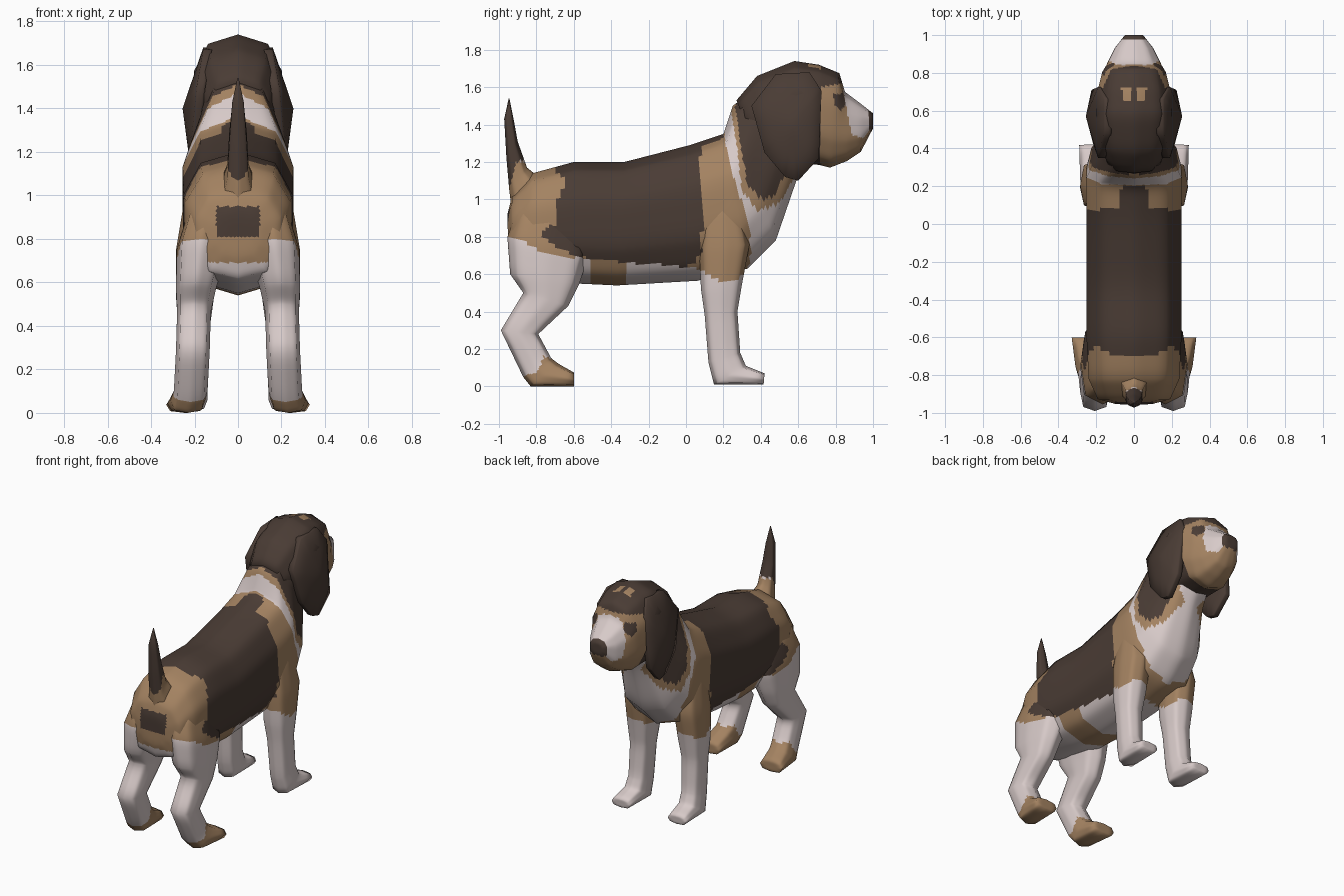
import bpy, bmesh, math
from mathutils import Vector

# ---- colours -------------------------------------------------------------
mats = []
for name, col in (("cream white", (.68, .59, .58)), ("tan", (.37, .225, .12)),
                  ("dark brown", (.068, .045, .035))):
    m = bpy.data.materials.new(name)
    m.diffuse_color = (*col, 1)
    mats.append(m)
WHITE, TAN, DARK = 0, 1, 2


def inside(y, z, poly):
    hit = False
    for (y1, z1), (y2, z2) in zip(poly, poly[1:] + poly[:1]):
        if (z1 > z) != (z2 > z) and y < (y2 - y1) * (z - z1) / (z2 - z1) + y1:
            hit = not hit
    return hit


# Coat patches: colour, |x| range, side-view outline (y, z); later ones on top
COAT = [
    (TAN, 0, 1, [(-1.1, .8), (-.9, .79), (-.75, .71), (-.52, .68), (-.52, .5), (-.35, .5),
                 (-.3, .66), (.05, .64), (.2, .55), (.33, .6), (.35, .75), (.32, .93),
                 (.26, 1.1), (.21, 1.3), (.2, 1.45), (-1.1, 1.45)]),
    (TAN, 0, .16, [(-1.1, .69), (-.9, .69), (-.9, .85), (-1.1, .85)]),
    (DARK, 0, 1, [(-.72, 1.3), (-.7, 1.15), (-.64, 1.1), (-.69, .98), (-.68, .88),
                  (-.79, .82), (-.68, .73), (-.5, .68), (-.3, .66), (.02, .64),
                  (.09, .72), (.07, 1.2), (.1, 1.4)]),
    (DARK, 0, .07, [(.05, 1.15), (.2, 1.15), (.19, 1.4), (.05, 1.4)]),
    (DARK, 0, .1, [(-1.1, .81), (-.9, .81), (-.9, .95), (-1.1, .95)]),
    (TAN, 0, 1, [(.22, 1.6), (.27, 1.3), (.3, 1.05), (.38, .94), (.5, .98), (.58, 1.12), (.7, 1.6)]),
    (DARK, 0, 1, [(.25, 1.6), (.29, 1.3), (.33, 1.08), (.41, 1.0), (.47, 1.02), (.52, 1.12), (.7, 1.6)]),
]
HIND = COAT[:1] + [(TAN, 0, 1, [(-.9, -.1), (-.9, .06), (-.8, .07), (-.76, .16), (-.5, .1), (-.5, -.1)])]
FACE = [
    (DARK, 0, 1, [(0, 1), (2, 1), (2, 2), (0, 2)]),
    (TAN, .015, .065, [(.65, 1.6), (.72, 1.6), (.72, 1.8), (.65, 1.8)]),
    (TAN, 0, 1, [(.72, 1.6), (.84, 1.62), (.9, 1.6), (1.02, 1.5), (1.02, 1.2), (.8, 1.1), (.72, 1.19)]),
    (WHITE, 0, 1, [(.84, 1.59), (.87, 1.42), (.89, 1.34), (.95, 1.33), (1.02, 1.42), (1.02, 1.6)]),
    (DARK, 0, 1, [(.98, 1.5), (.975, 1.38), (1.02, 1.33), (1.02, 1.5)]),
    (DARK, .07, 1, [(.79, 1.56), (.84, 1.57), (.855, 1.51), (.83, 1.47), (.79, 1.5)]),
]
TAIL = [(DARK, 0, 1, [(-1.1, 1.08), (-.94, 1.06), (-.9, 1.2), (-.8, 1.25), (-.8, 1.6), (-1.1, 1.6)]),
        (TAN, 0, 1, [(-1.1, .8), (-.7, .8), (-.7, 1.2), (-.91, 1.2), (-.94, 1.07), (-1.1, 1.07)])]


def finish(name, bm, layers, cuts=8):
    """Split finely, paint by patch, and blend normals for a soft look."""
    bmesh.ops.poke(bm, faces=[f for f in bm.faces if len(f.verts) > 4])
    bmesh.ops.subdivide_edges(bm, edges=bm.edges[:], cuts=cuts, use_grid_fill=True)
    bmesh.ops.recalc_face_normals(bm, faces=bm.faces[:])
    for f in bm.faces:
        f.smooth = True
        c = f.calc_center_median()
        for col, x0, x1, poly in layers:
            if x0 <= abs(c.x) <= x1 and inside(c.y, c.z, poly):
                f.material_index = col
    bm.normal_update()
    bm.verts.index_update()
    nrm = [v.normal.copy() for v in bm.verts]
    near = [[e.other_vert(v).index for e in v.link_edges] for v in bm.verts]
    for _ in range(8):
        nrm = [sum((nrm[j] for j in nb), nrm[i]).normalized() for i, nb in enumerate(near)]
    me = bpy.data.meshes.new(name)
    for m in mats:
        me.materials.append(m)
    bm.to_mesh(me)
    bm.free()
    me.normals_split_custom_set_from_vertices([tuple(n) for n in nrm])
    bpy.context.collection.objects.link(bpy.data.objects.new(name, me))


def power(v, p):
    return math.copysign(abs(v) ** p, v)


def loft(name, rings, layers, n=10, p=.8, side=1):
    """Rings: top y, z, bottom y, z, then x from and to."""
    bm = bmesh.new()
    loops = []
    for yt, zt, yb, zb, xa, xb in rings:
        loop = []
        for i in range(n):
            a = 2 * math.pi * i / n
            c, s = power(round(math.cos(a), 6), p), power(round(math.sin(a), 6), p)
            x = (xa + xb) / 2 + s * (xb - xa) / 2
            loop.append(bm.verts.new((side * x, (yt + yb) / 2 + c * (yt - yb) / 2,
                                      (zt + zb) / 2 + c * (zt - zb) / 2)))
        loops.append(loop)
    for a, b in zip(loops, loops[1:]):
        for i in range(n):
            j = (i + 1) % n
            bm.faces.new((a[i], a[j], b[j], b[i]))
    bm.faces.new(loops[0])
    bm.faces.new(loops[-1])
    finish(name, bm, layers)


def centred(rings):
    return [(*r[:4], -r[4], r[4]) for r in rings]


# ---- torso and neck ------------------------------------------------------
loft("torso", centred([
    (-.955, .92, -.95, .72, .1), (-.93, 1.02, -.92, .62, .2), (-.82, 1.14, -.82, .59, .25),
    (-.6, 1.2, -.58, .55, .262), (-.33, 1.2, -.37, .54, .262), (.02, 1.29, .06, .565, .262),
    (.2, 1.35, .33, .63, .265), (.22, 1.41, .48, .78, .235), (.25, 1.5, .59, 1.1, .175),
    (.38, 1.6, .65, 1.22, .16)]), COAT)

# ---- head with muzzle ----------------------------------------------------
loft("head", centred([
    (.27, 1.53, .40, 1.2, .14), (.38, 1.66, .5, 1.17, .19), (.58, 1.74, .6, 1.19, .21),
    (.71, 1.72, .71, 1.185, .2), (.82, 1.675, .77, 1.17, .175), (.85, 1.575, .86, 1.205, .145),
    (.93, 1.515, .935, 1.255, .105), (1.0, 1.46, 1.0, 1.38, .05)]), FACE)

# ---- tail ----------------------------------------------------------------
loft("tail", centred([
    (-.8, 1.13, -.93, .93, .08), (-.85, 1.17, -.945, 1.05, .055), (-.9, 1.31, -.96, 1.22, .045),
    (-.92, 1.42, -.972, 1.43, .03), (-.944, 1.54, -.948, 1.54, .003)]), TAIL, n=6)

EAR = [(.35, 1.5, .19), (.48, 1.67, .16), (.66, 1.68, .16), (.725, 1.58, .19), (.71, 1.22, .225),
       (.6, 1.1, .215), (.53, 1.12, .215), (.42, 1.25, .215)]
for side, label in ((1, "right"), (-1, "left")):
    # ---- drooping ear: thick leaf bulging outwards
    bm = bmesh.new()
    outer = [bm.verts.new((side * x, y, z)) for y, z, x in EAR]
    inner = [bm.verts.new((side * (x - .04), y, z)) for y, z, x in EAR]
    mid = bm.verts.new((side * .255, .57, 1.4))
    for i in range(len(EAR)):
        j = (i + 1) % len(EAR)
        bm.faces.new((outer[i], outer[j], mid))
        bm.faces.new((outer[i], outer[j], inner[j], inner[i]))
    bm.faces.new(inner)
    finish("ear_" + label, bm, FACE[:1])

    # ---- hind leg with thigh, hock and paw
    loft("hind_leg_" + label, [
        (-.56, .9, -.9, .95, .06, .23), (-.52, .70, -.955, .8, .05, .282),
        (-.57, .55, -.94, .6, .1, .285), (-.63, .43, -.87, .5, .125, .28),
        (-.79, .28, -.99, .3, .13, .285), (-.72, .15, -.87, .05, .14, .295),
        (-.68, .12, -.83, 0, .15, .31), (-.6, .075, -.6, 0, .16, .33)],
        HIND + COAT[2:3], n=8, p=.7, side=side)

    # ---- front leg with shoulder and paw
    loft("front_leg_" + label, [
        (.28, 1.02, .1, 1.02, .14, .24), (.34, .76, .07, .74, .1, .285),
        (.30, .55, .08, .52, .11, .285), (.275, .40, .1, .38, .13, .275),
        (.29, .18, .12, .13, .14, .275), (.32, .11, .15, .01, .14, .285),
        (.42, .07, .415, .01, .15, .29)],
        COAT[:1] + COAT[2:3], n=8, p=.7, side=side)
